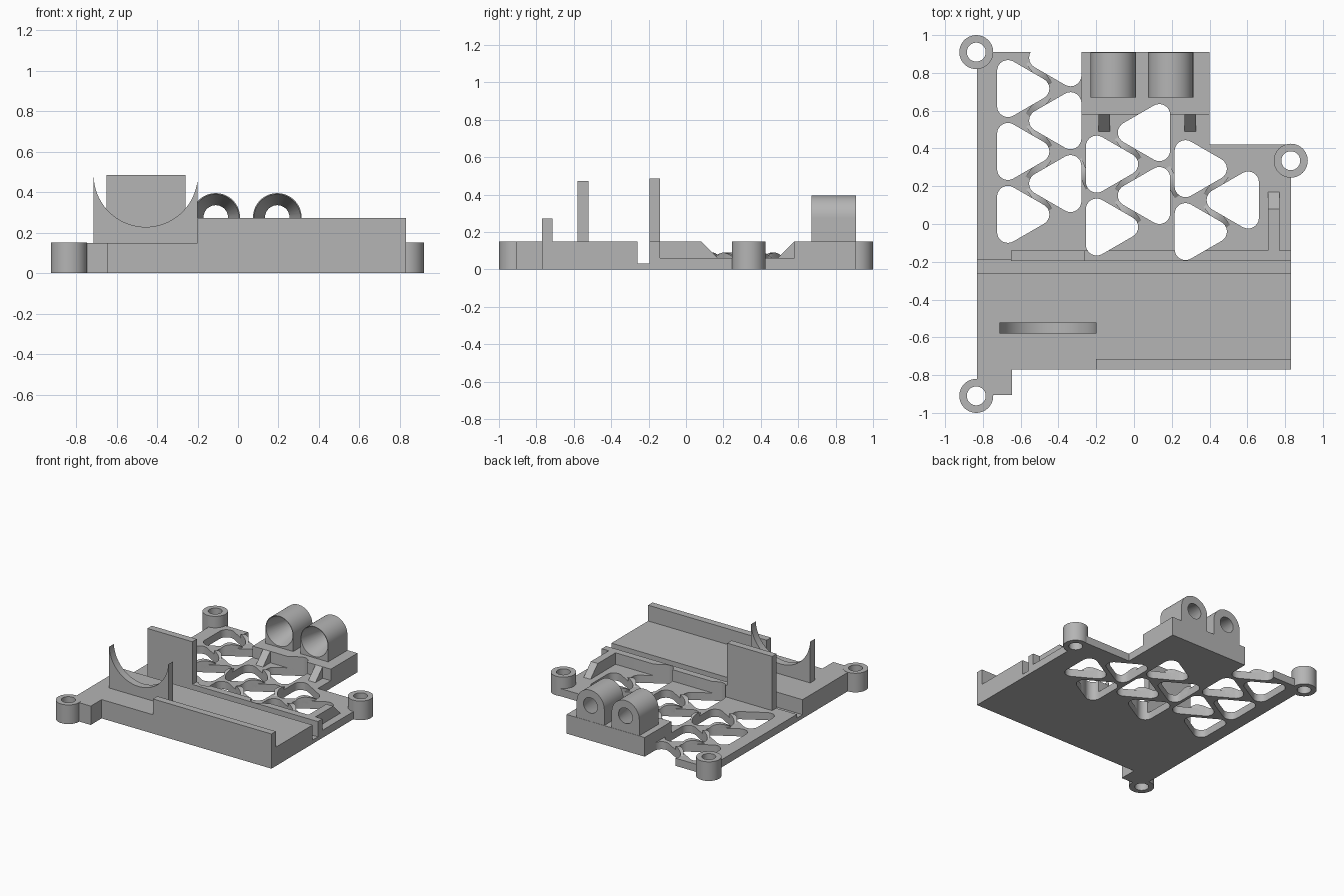
import bpy, bmesh, math
from mathutils import Vector

if "Cube" in bpy.data.objects:
    bpy.data.objects.remove(bpy.data.objects["Cube"], do_unlink=True)

grey = bpy.data.materials.new("plain_grey")
grey.use_nodes = True
grey.diffuse_color = (0.46, 0.46, 0.46, 1)
grey.node_tree.nodes["Principled BSDF"].inputs["Base Color"].default_value = (0.46, 0.46, 0.46, 1)

AXES = {"x": lambda u, v, w: (w, u, v),
        "y": lambda u, v, w: (u, w, v),
        "z": lambda u, v, w: (u, v, w)}


def add_prism(bm, loop_a, loop_b, axis, lo, hi):
    """Join two matching outlines at lo and hi along an axis."""
    place = AXES[axis]
    a = [bm.verts.new(place(u, v, lo)) for u, v in loop_a]
    b = [bm.verts.new(place(u, v, hi)) for u, v in loop_b]
    bm.faces.new(a)
    bm.faces.new(b[::-1])
    for i in range(len(a)):
        j = (i + 1) % len(a)
        bm.faces.new((a[j], a[i], b[i], b[j]))


def finish(name, bm):
    bmesh.ops.recalc_face_normals(bm, faces=bm.faces[:])
    mesh = bpy.data.meshes.new(name)
    bm.to_mesh(mesh)
    bm.free()
    mesh.materials.append(grey)
    obj = bpy.data.objects.new(name, mesh)
    bpy.context.collection.objects.link(obj)
    return obj


def prism(name, outline, axis, lo, hi, end=None):
    bm = bmesh.new()
    add_prism(bm, outline, end or outline, axis, lo, hi)
    return finish(name, bm)


def box(name, x0, x1, y0, y1, z0, z1):
    return prism(name, [(x0, y0), (x1, y0), (x1, y1), (x0, y1)], "z", z0, z1)


def arc(cu, cv, r, start, stop, steps):
    angles = [math.radians(start + (stop - start) * i / steps) for i in range(steps + 1)]
    return [(cu + r * math.cos(t), cv + r * math.sin(t)) for t in angles]


def circle(cu, cv, r, n=40):
    return arc(cu, cv, r, 0, 360, n)[:-1]


def cut(obj, cutter):
    mod = obj.modifiers.new("cut", "BOOLEAN")
    mod.operation, mod.solver, mod.object = "DIFFERENCE", "EXACT", cutter
    bpy.context.view_layer.update()
    deps = bpy.context.evaluated_depsgraph_get()
    mesh = bpy.data.meshes.new_from_object(obj.evaluated_get(deps))
    obj.modifiers.clear()
    obj.data = mesh


def smooth(obj):
    bpy.ops.object.select_all(action="DESELECT")
    obj.select_set(True)
    bpy.context.view_layer.objects.active = obj
    bpy.ops.object.shade_smooth_by_angle(angle=math.radians(30))


# Lattice openings: centres of right-pointing and left-pointing triangles
PITCH, REACH, ROUND = 0.333, 0.108, 0.0575
columns = [(-0.6135, 0.717, 3, 0), (-0.39, 0.88, 3, 180), (-0.1435, 0.317, 2, 0),
           (0.08, 0.484, 2, 180), (0.3265, 0.293, 2, 0), (0.55, 0.127, 1, 180)]
openings = [(x, y - PITCH * i, turn) for x, y, n, turn in columns for i in range(n)]


def rounded_triangle(cx, cy, turn):
    outline = []
    for k in range(3):
        a = turn + 120 * k
        t = math.radians(a)
        outline += arc(cx + REACH * math.cos(t), cy + REACH * math.sin(t), ROUND, a - 60, a + 60, 8)
    return outline


BOSSES = [(-0.835, 0.91), (-0.835, -0.91), (0.83, 0.335)]
bm = bmesh.new()
for cx, cy, turn in openings:
    loop = rounded_triangle(cx, cy, turn)
    add_prism(bm, loop, loop, "z", -0.2, 0.6)
for cx, cy in BOSSES:
    loop = circle(cx, cy, 0.05)
    add_prism(bm, loop, loop, "z", -0.2, 0.6)
hole_cutter = finish("hole_cutter", bm)
hole_cutter.hide_render = True

# Thin lattice plate and the parts its openings pass through
plate = prism("lattice_plate", [(-0.83, -0.19), (0.83, -0.19), (0.83, 0.42), (0.4, 0.42),
                                (0.4, 0.91), (-0.83, 0.91)], "z", 0, 0.06)
rear_block = box("rear_block", -0.28, 0.4, 0.58, 0.91, 0, 0.15)
rib = box("cross_rib", -0.65, 0.83, -0.195, -0.14, 0, 0.15)
corner_tab = box("corner_tab", -0.83, -0.645, -0.905, -0.76, 0, 0.148)
for part in (plate, rear_block, rib, corner_tab):
    cut(part, hole_cutter)
    smooth(part)

# Mounting bosses
for i, (cx, cy) in enumerate(BOSSES):
    boss = prism(f"mounting_boss_{i + 1}", circle(cx, cy, 0.09), "z", 0, 0.15)
    cut(boss, hole_cutter)
    smooth(boss)

# Low arched ridges on the struts between neighbouring openings
for i, (ax, ay, turn_a) in enumerate(openings):
    for bx, by, turn_b in openings[i + 1:]:
        a, b = Vector((ax, ay)), Vector((bx, by))
        gap = (b - a).length - 2 * (REACH / 2 + ROUND)
        if turn_a == turn_b or gap > 0.08:
            continue
        profile = [(u, 0.03 + 0.06 * math.cos(u / 0.12 * math.pi / 2))
                   for u in (0.12 * (k / 6 - 1) for k in range(13))]
        ridge = prism("strut_ridge", profile, "y", -gap / 2, gap / 2)
        ridge.location = ((ax + bx) / 2, (ay + by) / 2, 0)
        ridge.rotation_euler.z = math.atan2(by - ay, bx - ax) - math.pi / 2
        bpy.context.view_layer.update()
        cut(ridge, hole_cutter)
        smooth(ridge)

# Front slab, groove floor, lip and upright plate
box("front_slab", -0.83, 0.83, -0.77, -0.26, 0, 0.148)
box("groove_floor", -0.83, 0.83, -0.26, -0.19, 0, 0.03)
box("front_lip", -0.2, 0.83, -0.77, -0.715, 0.14, 0.272)
box("upright_plate", -0.65, -0.26, -0.195, -0.14, 0.14, 0.485)

# Curved cradle
cradle = prism("cradle", [(-0.713, 0.14), (-0.199, 0.14)]
               + arc(-0.456, 0.485, 0.257, -3, -177, 40), "y", -0.58, -0.522)
smooth(cradle)

# Side brace with sloped end, and two sloped gussets
prism("side_brace", [(-0.15, 0.03), (0.17, 0.03), (0.17, 0.06), (0.08, 0.15), (-0.15, 0.15)],
      "x", 0.71, 0.77)
for side, x in (("right", -0.188), ("left", 0.267)):
    prism(f"{side}_gusset", [(0.49, 0.03), (0.59, 0.03), (0.59, 0.15), (0.58, 0.15), (0.49, 0.06)],
          "x", x, x + 0.062)

# Two arched housings with funnel-shaped bores
for side, x in (("right", -0.11), ("left", 0.194)):
    housing = prism(f"{side}_funnel_housing", [(x - 0.12, 0.145), (x + 0.12, 0.145)]
                    + arc(x, 0.275, 0.12, 0, 180, 32), "y", 0.67, 0.908)
    funnel = prism("funnel_cutter", circle(x, 0.275, 0.1155), "y", 0.668, 0.91,
                   circle(x, 0.275, 0.06))
    cut(housing, funnel)
    smooth(housing)
    bpy.data.objects.remove(funnel, do_unlink=True)

bpy.data.objects.remove(hole_cutter, do_unlink=True)
